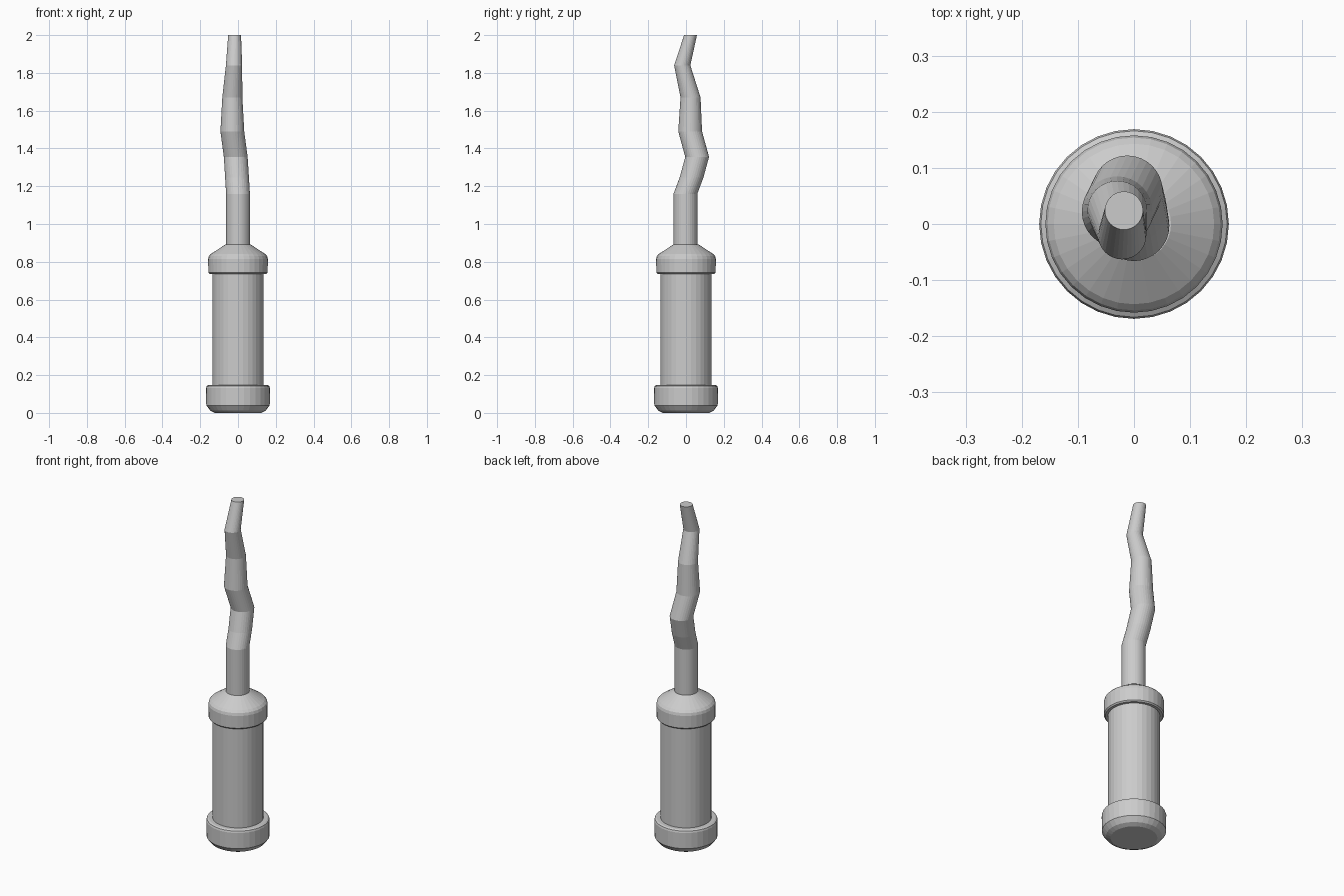
import bpy, bmesh
from math import cos, sin, tau

if "Cube" in bpy.data.objects:
    bpy.data.objects.remove(bpy.data.objects["Cube"])

SIDES = 32


def stack(name, rings):
    """Skin horizontal circles (x, y, z, radius) into a closed solid."""
    bm = bmesh.new()
    loops = [[bm.verts.new((x + r * cos(tau * i / SIDES),
                            y + r * sin(tau * i / SIDES), z))
              for i in range(SIDES)] for x, y, z, r in rings]
    for a, b in zip(loops, loops[1:]):
        for i in range(SIDES):
            j = (i + 1) % SIDES
            bm.faces.new((a[i], a[j], b[j], b[i]))
    bm.faces.new(loops[0][::-1])
    bm.faces.new(loops[-1])
    mesh = bpy.data.meshes.new(name)
    bm.to_mesh(mesh)
    bm.free()
    obj = bpy.data.objects.new(name, mesh)
    bpy.context.collection.objects.link(obj)
    return obj


def lathe(name, profile):
    """Straight upright part from (radius, z) points."""
    return stack(name, [(0, 0, z, r) for r, z in profile])


# Rounded end cap of the handle
lathe("end_cap", [(0.122, 0), (0.146, 0.012), (0.168, 0.04),
                  (0.169, 0.132), (0.166, 0.142), (0.157, 0.147)])

# Plain cylindrical grip
lathe("grip", [(0.136, 0.13), (0.136, 0.76)])

# Collar with a conical shoulder
lathe("collar", [(0.15, 0.735), (0.157, 0.742), (0.158, 0.815),
                 (0.154, 0.83), (0.143, 0.842), (0.066, 0.892)])

# Crooked tapering shaft
stack("crooked_shaft", [
    (0, -0.003, 0.87, 0.063),
    (0, -0.003, 1.16, 0.063),
    (-0.005, 0.029, 1.245, 0.063),
    (-0.012, 0.059, 1.355, 0.063),
    (-0.030, 0.022, 1.49, 0.063),
    (-0.030, 0.024, 1.67, 0.053),
    (-0.021, -0.020, 1.84, 0.043),
    (-0.018, 0.024, 2.0, 0.034),
])
